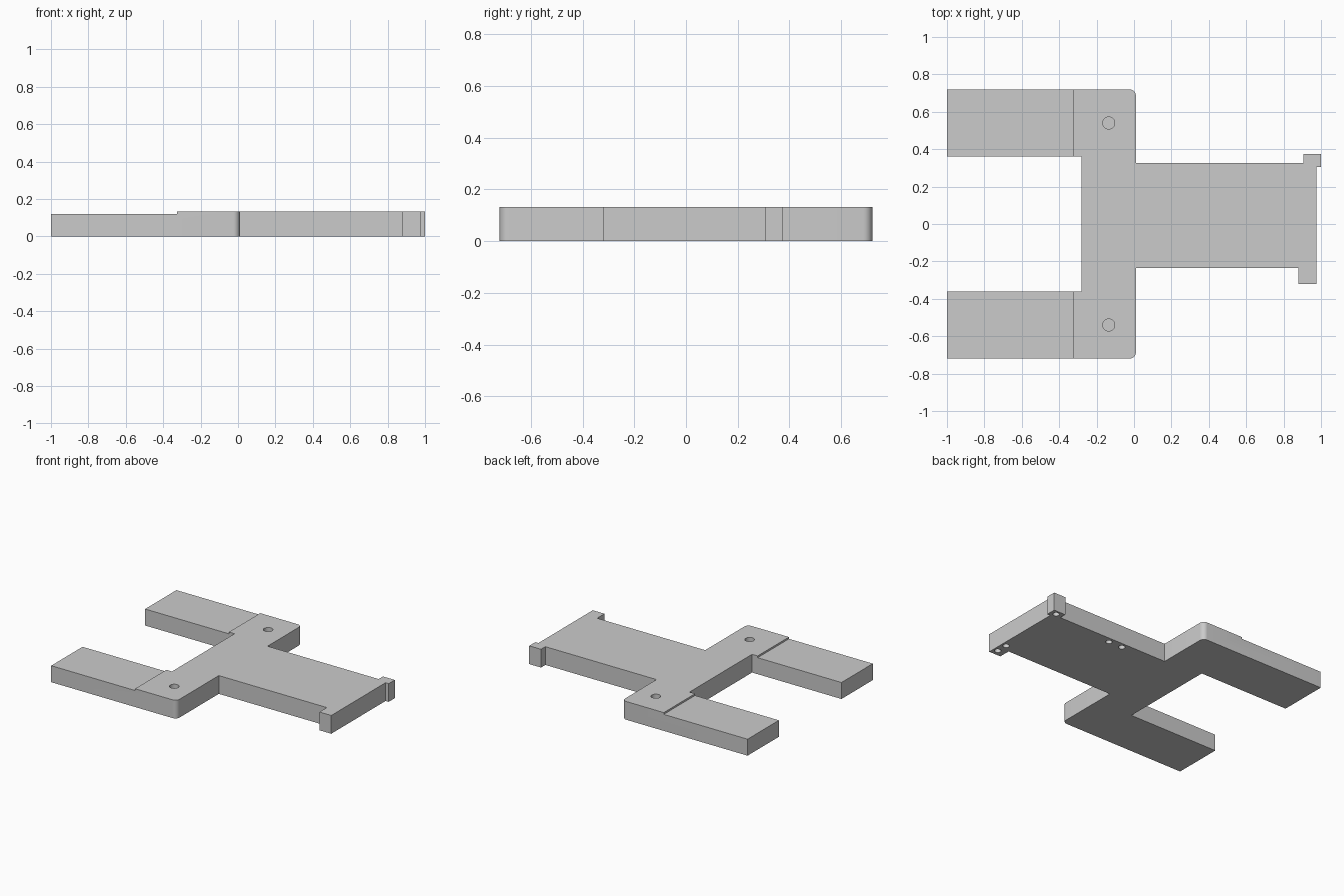
import bpy, bmesh, math
from mathutils import Matrix

cube = bpy.data.objects.get("Cube")
if cube:
    bpy.data.objects.remove(cube, do_unlink=True)

HEIGHT, ARM_HEIGHT = 0.133, 0.12
HALF_WIDTH, ARM_INNER = 0.72, 0.36
BAR_X, CORNER = 0.01, 0.035

grey = bpy.data.materials.new("light grey")
grey.use_nodes = True
colour = (0.6, 0.6, 0.6, 1)
grey.diffuse_color = colour
grey.node_tree.nodes["Principled BSDF"].inputs["Base Color"].default_value = colour


def add_object(name, bm):
    bmesh.ops.recalc_face_normals(bm, faces=bm.faces)
    mesh = bpy.data.meshes.new(name)
    bm.to_mesh(mesh)
    bm.free()
    mesh.materials.append(grey)
    obj = bpy.data.objects.new(name, mesh)
    bpy.context.collection.objects.link(obj)
    return obj


def round_corner(side):
    """Arc at an outer corner of the crossbar, running towards +y."""
    start = -90 if side < 0 else 0
    cx, cy = BAR_X - CORNER, side * (HALF_WIDTH - CORNER)
    angles = [math.radians(start + 90 * i / 8) for i in range(9)]
    return [(cx + CORNER * math.cos(a), cy + CORNER * math.sin(a)) for a in angles]


def add_cylinder(bm, x, y, z, radius, depth):
    bmesh.ops.create_cone(bm, cap_ends=True, segments=32, radius1=radius, radius2=radius,
                          depth=depth, matrix=Matrix.Translation((x, y, z)))


# Plate outline, anticlockwise: lower arm, body with two end tabs, upper arm, slot
outline = [(-1, -ARM_INNER), (-1, -HALF_WIDTH)]
outline += round_corner(-1)
outline += [(BAR_X, -0.235), (0.88, -0.235), (0.88, -0.32), (0.975, -0.32),
            (0.975, 0.305), (1, 0.305), (1, 0.375), (0.905, 0.375),
            (0.905, 0.325), (BAR_X, 0.325)]
outline += round_corner(1)
outline += [(-1, HALF_WIDTH), (-1, ARM_INNER), (-0.28, ARM_INNER), (-0.28, -ARM_INNER)]

bm = bmesh.new()
base = bm.faces.new([bm.verts.new((x, y, 0)) for x, y in outline])
top = bmesh.ops.extrude_face_region(bm, geom=[base])["geom"]
bmesh.ops.translate(bm, vec=(0, 0, HEIGHT),
                    verts=[v for v in top if isinstance(v, bmesh.types.BMVert)])
plate = add_object("forked_plate", bm)

# Cutter: lowered arms, blind holes in the crossbar and small holes underneath
bm = bmesh.new()
for side in (-1, 1):
    step = Matrix.Translation((-0.7625, side * 0.54, ARM_HEIGHT + 0.1))
    bmesh.ops.create_cube(bm, size=1, matrix=step @ Matrix.Diagonal((0.875, 0.5, 0.2, 1)))
    add_cylinder(bm, -0.135, side * 0.54, HEIGHT, 0.032, 0.16)
for x, y in ((0.955, 0.34), (0.94, -0.275), (0.94, -0.19), (0.455, 0.285), (0.345, 0.285)):
    add_cylinder(bm, x, y, 0, 0.022, 0.14)
cutter = add_object("hole_cutter", bm)
cutter.hide_render = True

cut = plate.modifiers.new("Cuts", 'BOOLEAN')
cut.operation = 'DIFFERENCE'
cut.solver = 'EXACT'
cut.object = cutter
bpy.ops.object.select_all(action='DESELECT')
bpy.context.view_layer.objects.active = plate
plate.select_set(True)
bpy.ops.object.modifier_apply(modifier=cut.name)
bpy.data.objects.remove(cutter, do_unlink=True)
bpy.ops.object.shade_smooth_by_angle(angle=math.radians(30))
